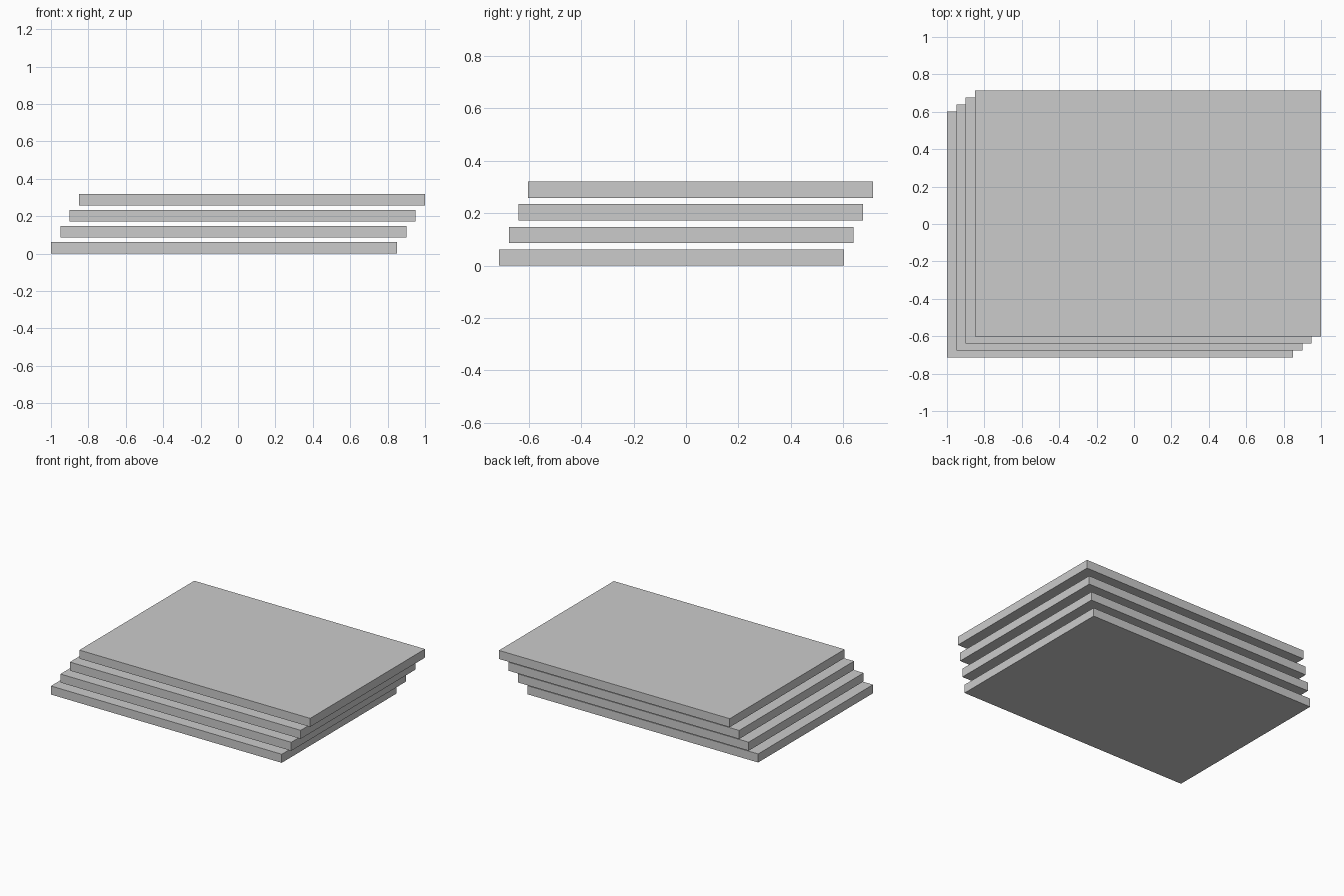
import bpy

if "Cube" in bpy.data.objects:
    bpy.data.objects.remove(bpy.data.objects["Cube"])

COUNT = 4
SIZE = (1.85, 1.315, 0.062)      # one sheet
STEP = (0.05, 0.037, 0.086)      # shift from sheet to sheet


def add_box(name, centre, size):
    bpy.ops.mesh.primitive_cube_add(size=1, location=centre)
    obj = bpy.context.object
    obj.name = name
    obj.scale = size
    bpy.ops.object.transform_apply(location=False, rotation=False, scale=True)
    return obj


# Stack of separate flat sheets, each shifted right, back and up
for i in range(COUNT):
    k = i - (COUNT - 1) / 2
    add_box(f"sheet_{i + 1}",
            (k * STEP[0], k * STEP[1], SIZE[2] / 2 + i * STEP[2]),
            SIZE)
